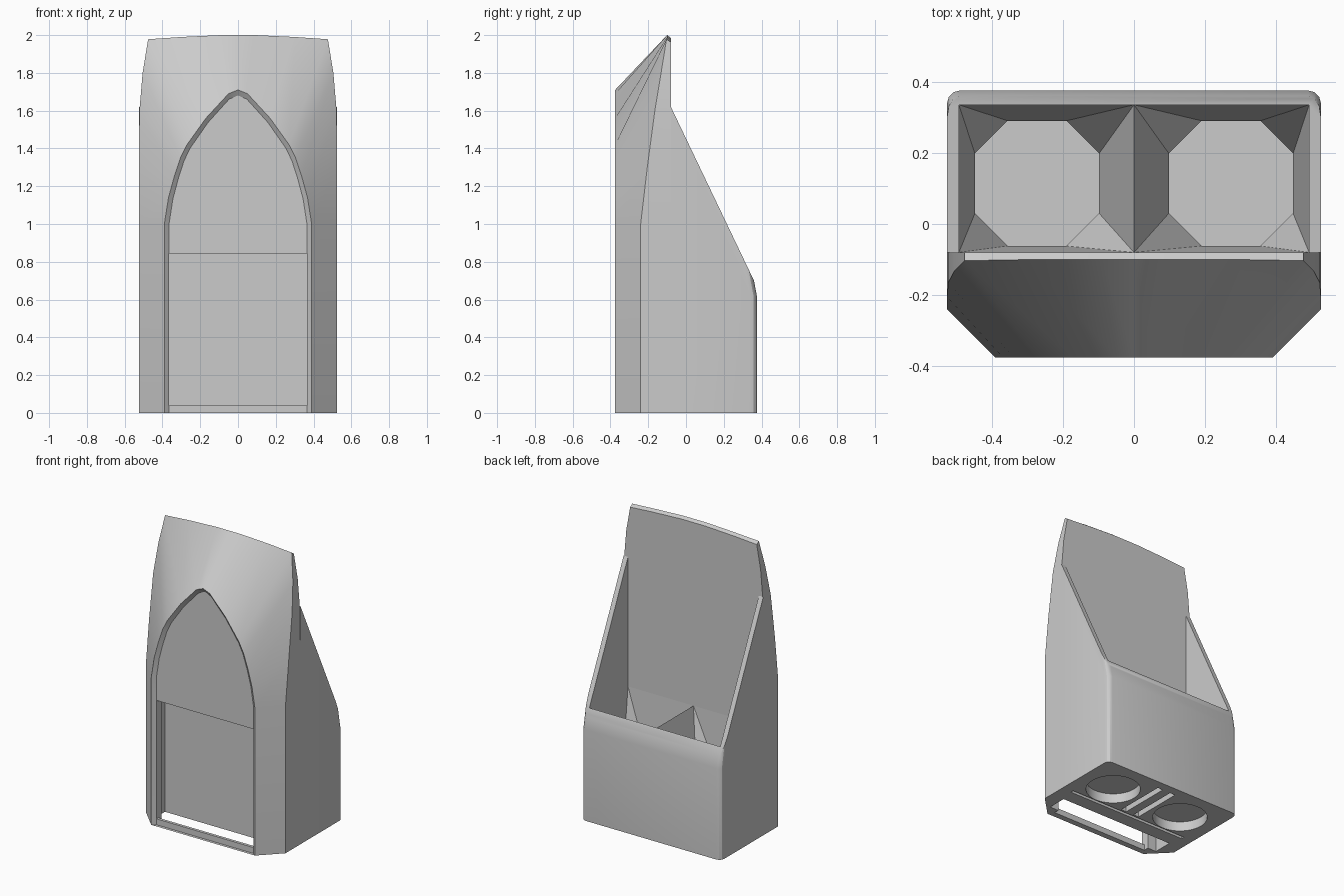
import bpy, bmesh, math
from mathutils import Vector

if "Cube" in bpy.data.objects:
    bpy.data.objects.remove(bpy.data.objects["Cube"])


def make(name, bm):
    bmesh.ops.recalc_face_normals(bm, faces=bm.faces)
    me = bpy.data.meshes.new(name)
    bm.to_mesh(me)
    bm.free()
    ob = bpy.data.objects.new(name, me)
    bpy.context.collection.objects.link(ob)
    return ob


def box(name, x0, x1, y0, y1, z0, z1):
    bm = bmesh.new()
    bmesh.ops.create_cube(bm, size=1)
    for v in bm.verts:
        v.co = Vector((x0 + (v.co.x + .5) * (x1 - x0),
                       y0 + (v.co.y + .5) * (y1 - y0),
                       z0 + (v.co.z + .5) * (z1 - z0)))
    return make(name, bm)


def activate(ob):
    bpy.ops.object.select_all(action='DESELECT')
    ob.select_set(True)
    bpy.context.view_layer.objects.active = ob


def cut(ob, cutters):
    for c in cutters:
        activate(ob)
        m = ob.modifiers.new("cut", 'BOOLEAN')
        m.operation, m.solver, m.object = 'DIFFERENCE', 'EXACT', c
        bpy.ops.object.modifier_apply(modifier=m.name)
        bpy.data.objects.remove(c)


def smooth(ob, angle=30):
    activate(ob)
    bpy.ops.object.shade_smooth_by_angle(angle=math.radians(angle))


def mirrored(half):
    # right half listed bottom to apex, closed over to the left side
    return half + [(-x, y, z) for x, y, z in reversed(half[:-1])]


# Front tower: pointed-arch front plane lofted to the outer outline
arch = [(.39, 0), (.39, 1.0), (.368, 1.14), (.338, 1.25), (.305, 1.35),
        (.27, 1.42), (.17, 1.56), (.05, 1.69), (0, 1.71)]
outline = [(.525, -.24, 0), (.525, -.24, 1.0), (.525, -.205, 1.3),
           (.522, -.165, 1.6), (.505, -.132, 1.8), (.476, -.103, 1.978),
           (.3, -.1, 1.99), (.09, -.1, 2.0), (0, -.1, 2.0)]
BACK = -.08
panel = [(x * .365 / .39, -.355, z - .042 * max(0, z - 1)) for x, z in arch]
front = [(x, -.375, z) for x, z in arch]
rear = [(x, BACK, z - (.015 if z > 1.9 else 0)) for x, y, z in outline]
bm = bmesh.new()
rings = [[bm.verts.new(p) for p in mirrored(r)] for r in (panel, front, outline, rear)]
n = len(rings[0])
for a, b in zip(rings, rings[1:]):
    for i in range(n):
        j = (i + 1) % n
        bm.faces.new((a[i], a[j], b[j], b[i]))
bm.faces.new(rings[0])
bm.faces.new(rings[-1])
tower = make("front_tower", bm)

# Door opening, wider pocket behind its lips, and slot behind the sill bar
cut(tower, [box("pocket", -.43, .43, -.30, -.17, -.1, .845),
            box("door_opening", -.365, .365, -.4, -.25, .04, .845),
            box("sill_slot", -.365, .365, -.335, -.25, -.1, .2)])
smooth(tower)

# Rear bin: sloped side profile with rounded back corners, hollow inside
profile = [(BACK, 0), (.375, 0), (.375, .62), (.36, .7), (BACK, 1.62)]
bm = bmesh.new()
left = [bm.verts.new((-.525, y, z)) for y, z in profile]
right = [bm.verts.new((.525, y, z)) for y, z in profile]
for i in range(5):
    j = (i + 1) % 5
    bm.faces.new((left[i], left[j], right[j], right[i]))
bm.faces.new(left)
bm.faces.new(right)
bm.edges.ensure_lookup_table()
corners = [e for e in bm.edges
           if all(v.co.y > .3 for v in e.verts) and abs(e.verts[0].co.z - e.verts[1].co.z) > .01]
bmesh.ops.bevel(bm, geom=corners, offset=.035, segments=3, profile=.5, affect='EDGES')
bin_ob = make("rear_bin", bm)
cut(bin_ob, [box("cavity", -.492, .492, -.3, .335, -.2, 2.2)])
smooth(bin_ob)

# Twin funnels: rectangular mouths narrowing to octagonal cups
bm = bmesh.new()
c = .092
x0, x1, y0, y1 = .098, .447, -.062, .29
octagon = [(x0, y0 + c), (x0 + c, y0), (x1 - c, y0), (x1, y0 + c),
           (x1, y1 - c), (x1 - c, y1), (x0 + c, y1), (x0, y1 - c)]
mouth = [(0, BACK), (.492, BACK), (.492, .335), (0, .335)]
for s in (1, -1):
    top = [bm.verts.new((s * x, y, .74)) for x, y in mouth]
    mid = [bm.verts.new((s * x, y, .35)) for x, y in octagon]
    low = [bm.verts.new((s * x, y, .1)) for x, y in octagon]
    for k in range(4):
        a, b = mid[2 * k], mid[2 * k + 1]
        bm.faces.new((top[k], a, b))
        bm.faces.new((top[k], b, mid[(2 * k + 2) % 8], top[(k + 1) % 4]))
    for i in range(8):
        j = (i + 1) % 8
        bm.faces.new((mid[i], mid[j], low[j], low[i]))
    bm.faces.new(low)
bmesh.ops.remove_doubles(bm, verts=bm.verts, dist=1e-5)
funnels = make("cup_funnels", bm)
if sum(p.normal.z for p in funnels.data.polygons) < 0:
    funnels.data.flip_normals()

# Base plate with round pockets and rib grooves underneath
base = box("base_plate", -.492, .492, BACK, .335, 0, .09)
cutters = [box("front_groove", -.45, .45, -.075, -.053, -.1, .05)]
for s in (1, -1):
    bm = bmesh.new()
    bmesh.ops.create_cone(bm, cap_ends=True, segments=48, radius1=.17, radius2=.17, depth=.2)
    bmesh.ops.translate(bm, verts=bm.verts, vec=(s * .272, .122, -.035))
    cutters.append(make("round_pocket", bm))
    cutters.append(box("rib_groove", s * .05 - .02, s * .05 + .02, -.04, .315, -.1, .05))
cut(base, cutters)
smooth(base)
